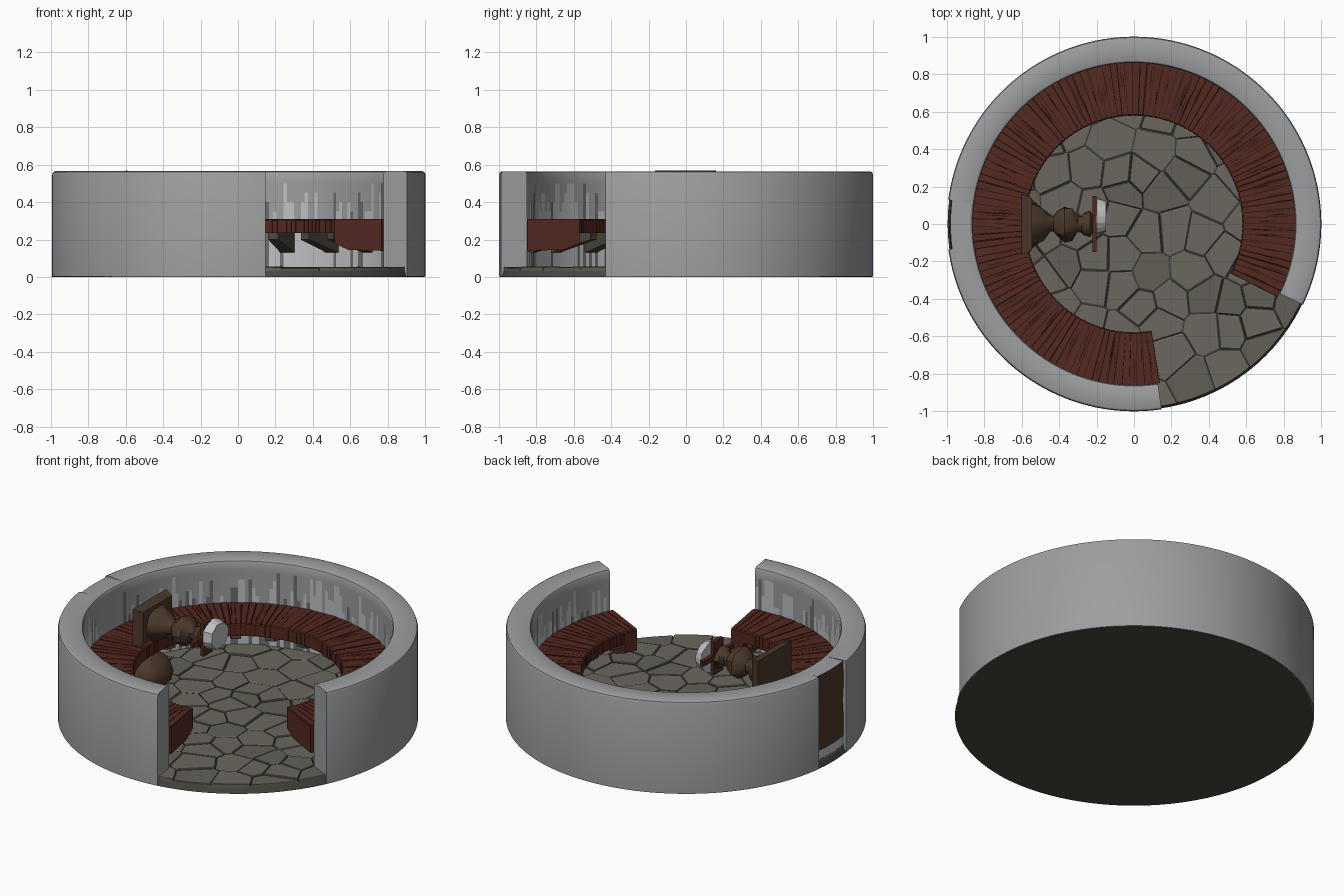
import bpy, bmesh, math, random
from mathutils import Vector

if "Cube" in bpy.data.objects:
    bpy.data.objects.remove(bpy.data.objects["Cube"])

random.seed(4)

def mat(name, c):
    m = bpy.data.materials.new(name)
    m.diffuse_color = (*c, 1)
    m.use_nodes = True
    m.node_tree.nodes["Principled BSDF"].inputs["Base Color"].default_value = m.diffuse_color
    return m

GREY = mat("wall_grey", (.335, .34, .35))
PALE = mat("pale_grey", (.52, .53, .54))
STREAK = mat("streak_grey", (.15, .15, .155))
STONE = mat("stone", (.145, .135, .115))
STONE2 = mat("stone_dark", (.122, .114, .096))
MORTAR = mat("mortar", (.04, .037, .032))
RED = mat("red_wood", (.088, .021, .0135))
DARKRED = mat("dark_red_wood", (.022, .008, .006))
BROWN = mat("brown_wood", (.07, .04, .023))
BEAM = mat("earth_brown", (.075, .065, .053))

def finish(name, bm, mats, smooth=None):
    bmesh.ops.recalc_face_normals(bm, faces=bm.faces)
    me = bpy.data.meshes.new(name)
    bm.to_mesh(me)
    bm.free()
    for m in mats:
        me.materials.append(m)
    ob = bpy.data.objects.new(name, me)
    bpy.context.collection.objects.link(ob)
    if smooth:
        bpy.context.view_layer.objects.active = ob
        ob.select_set(True)
        bpy.ops.object.shade_smooth_by_angle(angle=math.radians(smooth))
        ob.select_set(False)
    return ob

def sweep(bm, prof, a0, a1, n, mi=0):
    """Sweep a closed (radius, z) profile around z, angles in degrees, with end caps."""
    rings = []
    for i in range(n + 1):
        a = math.radians(a0 + (a1 - a0) * i / n)
        rings.append([bm.verts.new((r * math.cos(a), r * math.sin(a), z)) for r, z in prof])
    k = len(prof)
    faces = [bm.faces.new((p[j], p[(j + 1) % k], q[(j + 1) % k], q[j]))
             for p, q in zip(rings, rings[1:]) for j in range(k)]
    faces += [bm.faces.new(rings[0]), bm.faces.new(rings[-1])]
    for f in faces:
        f.material_index = mi

def box(bm, x0, x1, y0, y1, z0, z1):
    r = bmesh.ops.create_cube(bm, size=1)
    for v in r['verts']:
        v.co = ((x0 + x1) / 2 + v.co.x * (x1 - x0), (y0 + y1) / 2 + v.co.y * (y1 - y0),
                (z0 + z1) / 2 + v.co.z * (z1 - z0))
    return r['verts']

# --- Round wall with an entrance gap, in two runs either side of the back niche
A0, A1 = -25.5, 278.5
N0, N1 = 172.6, 187.8
wall = [(.86, .003), (1, .003), (1, .548), (.995, .56), (.985, .565), (.875, .565), (.865, .56),
        (.86, .55), (.86, .5), (.86, .45), (.86, .4), (.86, .35), (.86, .31), (.86, .2)]
bm = bmesh.new()
sweep(bm, wall, A0, N0, 150)
sweep(bm, wall, N1, A1, 68)
# pale and dark streaks of random height rising up the inside
tops = {}
for f in bm.faces:
    c = f.calc_center_median()
    if math.hypot(c.x, c.y) < .862 and c.z < .54:
        key = round(math.degrees(math.atan2(c.y, c.x)), 1)
        if key not in tops:
            tops[key] = (random.choices((1, 2), (3, 1))[0], random.choice((.3, .3, .33, .38, .43, .5)))
        if c.z < tops[key][1]:
            f.material_index = tops[key][0]
finish("round_wall", bm, [GREY, PALE, STREAK], 35)

# --- Shallow niche in the wall, brown outside with a pale foot
bm = bmesh.new()
sweep(bm, [(.86, .003), (.982, .003), (.982, .10), (.985, .2), (.978, .32), (.985, .44),
           (.98, .56), (.875, .565), (.865, .56), (.86, .55)], N0, N1, 6)
for f in bm.faces:
    c = f.calc_center_median()
    if math.hypot(c.x, c.y) > .955 and c.z < .56:
        f.material_index = 2 if c.z < .1 else 1
finish("niche_wall", bm, [GREY, BROWN, PALE])

# --- Floor base, dark on top, earth brown on its rim and underside
bm = bmesh.new()
bmesh.ops.create_cone(bm, cap_ends=True, segments=96, radius1=.995, radius2=.982, depth=.042)
bmesh.ops.translate(bm, verts=bm.verts, vec=(0, 0, .021))
for f in bm.faces:
    f.material_index = 0 if f.calc_center_median().z > .04 else 1
finish("floor_base", bm, [MORTAR, BEAM], 30)

# --- Irregular paving stones: cells clipped between scattered centres
R = .985
seeds = []
for _ in range(6000):
    r, a = R * math.sqrt(random.random()), random.uniform(0, math.tau)
    p = Vector((r * math.cos(a), r * math.sin(a)))
    if all((p - q).length > random.uniform(.09, .18) for q in seeds):
        seeds.append(p)
    if len(seeds) == 105:
        break

def clip(poly, mid, nrm):
    out = []
    for p, q in zip(poly, poly[1:] + poly[:1]):
        dp, dq = (p - mid).dot(nrm), (q - mid).dot(nrm)
        if dp <= 0:
            out.append(p)
        if dp * dq < 0:
            out.append(p.lerp(q, dp / (dp - dq)))
    return out

bm = bmesh.new()
for s in seeds:
    poly = [Vector((R * math.cos(i * math.tau / 96), R * math.sin(i * math.tau / 96))) for i in range(96)]
    for t in seeds:
        if t is not s and poly:
            n = (t - s).normalized()
            poly = clip(poly, (s + t) / 2 - n * .0025, n)
    if len(poly) < 3:
        continue
    c = sum(poly, Vector((0, 0))) / len(poly)
    h = random.uniform(.048, .055)
    mi = random.choice((0, 0, 1))
    layers = [[bm.verts.new((*(c + (p - c) * k), z)) for p in poly]
              for k, z in ((1, .02), (1, h - .003), (.95, h))]
    m = len(poly)
    fs = [bm.faces.new((a[i], a[(i + 1) % m], b[(i + 1) % m], b[i]))
          for a, b in zip(layers, layers[1:]) for i in range(m)]
    fs.append(bm.faces.new(layers[-1]))
    for f in fs:
        f.material_index = mi
finish("paving_stones", bm, [STONE, STONE2])

# --- Bench: dark core, many thin planks, thicker ends
B0, B1 = -27, 279.3
bm = bmesh.new()
sweep(bm, [(.585, .24), (.858, .24), (.858, .302), (.585, .302)], B0 + .2, B1 - .2, 110)
finish("bench_core", bm, [DARKRED])
bm = bmesh.new()
N = 112
step = (B1 - B0) / N
for i in range(N):
    a = B0 + i * step
    g0, g1 = random.uniform(.04, .22), random.uniform(.04, .22)
    t = random.uniform(.307, .311)
    sweep(bm, [(.578, .235), (.86, .235), (.86, t), (.584, t), (.578, t - .006)],
          a + g0, a + step - g1, 1)
finish("bench_planks", bm, [RED])
# thin tapered dark grain marks on the seat
bm = bmesh.new()
for i in range(150):
    a = math.radians(random.uniform(B0 + 2, B1 - 2))
    r0 = random.uniform(.59, .72)
    r1 = min(.855, r0 + random.uniform(.08, .2))
    d = Vector((math.cos(a), math.sin(a), 0))
    s = Vector((-d.y, d.x, 0)) * random.uniform(.002, .0035)
    up = Vector((0, 0, .3125))
    pts = [d * r0 + up, d * (r0 + r1) / 2 - s + up, d * r1 + up, d * (r0 + r1) / 2 + s + up]
    f = bm.faces.new([bm.verts.new(p) for p in pts])
finish("bench_grain", bm, [DARKRED])
bm = bmesh.new()
for a, b in ((B0, B0 + 8), (B1 - 8, B1)):
    sweep(bm, [(.577, .18), (.66, .145), (.86, .14), (.86, .30), (.577, .30)], a, b, 4)
finish("bench_ends", bm, [RED])

# --- Sloped beams under the bench
bm = bmesh.new()
for i in range(17):
    a = B0 + 9 + i * (B1 - B0 - 18) / 16
    sweep(bm, [(.61, .20), (.86, .13), (.86, .237), (.61, .237)], a - 2.6, a + 2.6, 2)
finish("bench_beams", bm, [BEAM])

# --- Carved spout lying along x: flared plate, then turned lumps
AX = .45
bm = bmesh.new()
for v in box(bm, -.60, -.545, -.165, .16, .345, .57):
    if v.co.x > -.56:
        v.co.y *= .86
        v.co.z = AX + (v.co.z - AX) * .88
finish("spout_plate", bm, [BROWN])
turned = [(-.56, .125), (-.52, .11), (-.48, .085), (-.45, .05), (-.43, .045), (-.41, .075),
          (-.37, .10), (-.33, .09), (-.30, .05), (-.28, .045), (-.265, .065), (-.235, .07), (-.21, .03)]
bm = bmesh.new()
rings = []
for x, r in turned:
    ring = []
    for j in range(14):
        a, k = j * math.tau / 14, r * random.uniform(.8, 1.05)
        ring.append(bm.verts.new((x, k * math.cos(a), AX - .01 + k * .9 * math.sin(a))))
    rings.append(ring)
for p, q in zip(rings, rings[1:]):
    for j in range(14):
        bm.faces.new((p[j], p[(j + 1) % 14], q[(j + 1) % 14], q[j]))
bm.faces.new(rings[0])
bm.faces.new(rings[-1])
finish("spout_body", bm, [BROWN], 40)

# --- Thin crossed fins at the spout tip
bm = bmesh.new()
for y0, y1, z0, z1 in ((-.15, .15, .40, .48), (-.045, .045, .34, .54)):
    for v in box(bm, -.222, -.2, y0, y1, z0, z1):
        if abs(v.co.y) > .1:
            v.co.z = AX + (v.co.z - AX) * .4
finish("spout_fins", bm, [RED])

# --- Pale rough cap in front of the fins
bm = bmesh.new()
bmesh.ops.create_cone(bm, cap_ends=True, segments=18, radius1=.105, radius2=.085, depth=.05)
for v in bm.verts:
    k = random.uniform(.9, 1.05)
    v.co = (-.175 + v.co.z, .04 + v.co.x * k, AX + v.co.y * .9 * k)
finish("spout_cap", bm, [PALE])

# --- Carved foot on the floor below the spout
bm = bmesh.new()
bmesh.ops.create_icosphere(bm, subdivisions=3, radius=1)
for v in bm.verts:
    k = random.uniform(.92, 1.06)
    v.co = (-.60 + v.co.x * .12 * k, v.co.y * .16 * k, .12 + v.co.z * .11 * k)
finish("spout_foot", bm, [BROWN], 40)
